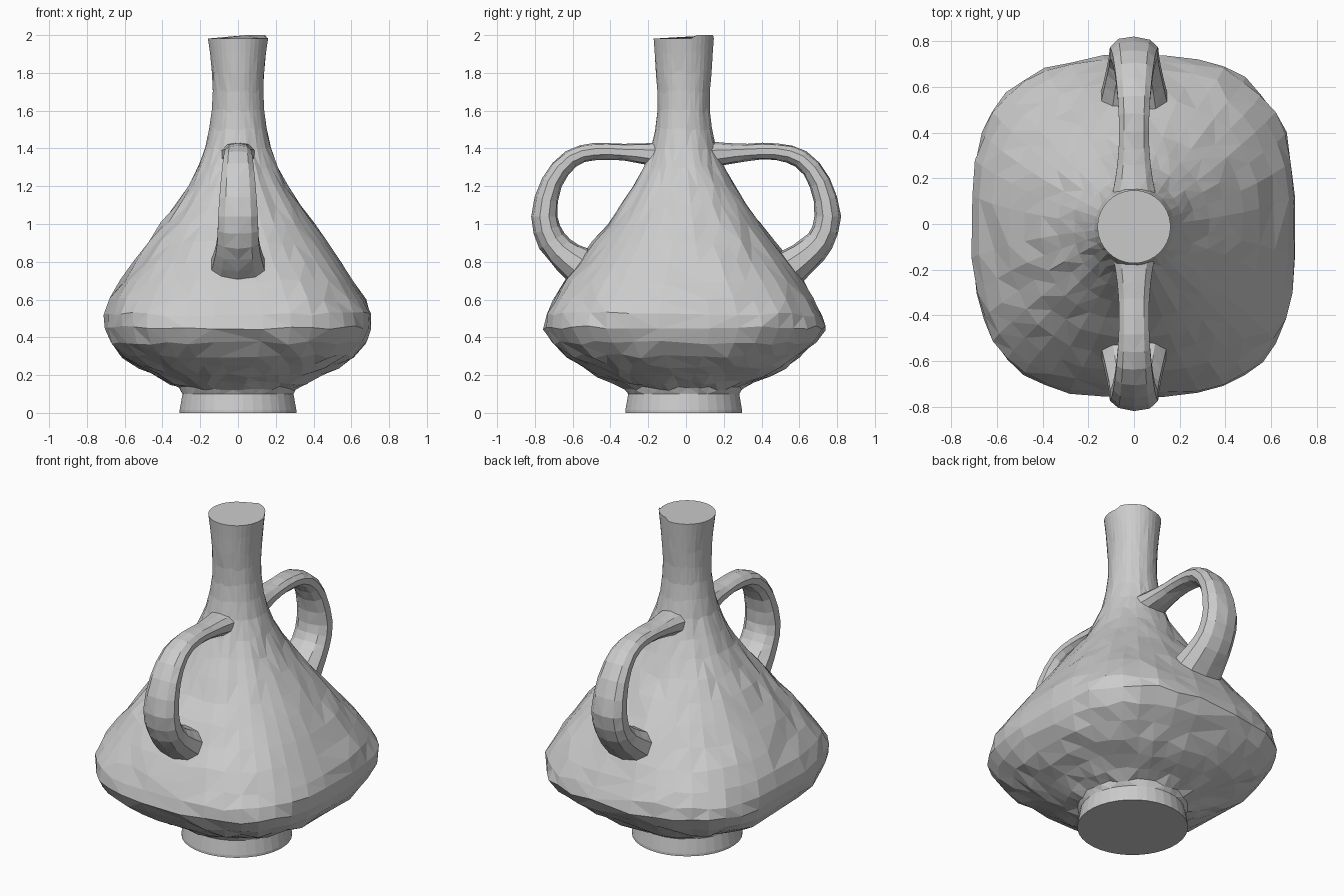
import bpy, bmesh, math, random
from mathutils import Vector

random.seed(4)
if "Cube" in bpy.data.objects:
    bpy.data.objects.remove(bpy.data.objects["Cube"], do_unlink=True)

# One plain clay colour
clay = bpy.data.materials.new("grey clay")
clay.use_nodes = True
grey = (0.6, 0.6, 0.6, 1)
clay.diffuse_color = grey
clay.node_tree.nodes["Principled BSDF"].inputs["Base Color"].default_value = grey


def superellipse(a, b, n, sides):
    """Closed outline that is round at n = 2 and squarer above it."""
    for i in range(sides):
        t = math.tau * (i + 0.5) / sides
        c, s = math.cos(t), math.sin(t)
        yield (math.copysign(a * abs(c) ** (2 / n), c),
               math.copysign(b * abs(s) ** (2 / n), s))


def loft(name, rings):
    """Skin a list of point rings, cap both ends, shade flat."""
    bm = bmesh.new()
    loops = [[bm.verts.new(p) for p in ring] for ring in rings]
    for low, high in zip(loops, loops[1:]):
        for i in range(len(low)):
            j = (i + 1) % len(low)
            bm.faces.new((low[i], low[j], high[j], high[i]))
    bm.faces.new(loops[0][::-1])
    bm.faces.new(loops[-1])
    bmesh.ops.triangulate(bm, faces=[f for f in bm.faces if len(f.verts) == 4])
    bmesh.ops.recalc_face_normals(bm, faces=bm.faces)
    mesh = bpy.data.meshes.new(name)
    bm.to_mesh(mesh)
    bm.free()
    mesh.materials.append(clay)
    obj = bpy.data.objects.new(name, mesh)
    bpy.context.collection.objects.link(obj)
    return obj


def smooth_between(stations, steps):
    """Catmull-Rom interpolation of equal-length tuples."""
    pts = [Vector(s) for s in stations]
    out = []
    for k in range(len(pts) - 1):
        p0, p1, p2 = pts[max(k - 1, 0)], pts[k], pts[k + 1]
        p3 = pts[min(k + 2, len(pts) - 1)]
        for s in range(steps):
            t = s / steps
            out.append(0.5 * (2 * p1 + (p2 - p0) * t
                              + (2 * p0 - 5 * p1 + 4 * p2 - p3) * t * t
                              + (3 * p1 - p0 - 3 * p2 + p3) * t ** 3))
    return out + [pts[-1]]


# Foot, body and neck: height, half width, half depth, squareness
foot = [(0, 0.31, 0.31, 2), (0.015, 0.31, 0.31, 2), (0.1, 0.295, 0.295, 2)]
belly = [(0.13, 0.31, 0.31, 2), (0.2, 0.45, 0.46, 2.3), (0.3, 0.62, 0.62, 2.7),
         (0.45, 0.71, 0.745, 2.9), (0.6, 0.675, 0.69, 2.8),
         (0.8, 0.55, 0.56, 2.5), (1.0, 0.405, 0.405, 2.3),
         (1.2, 0.265, 0.27, 2.1), (1.4, 0.175, 0.175, 2), (1.6, 0.138, 0.138, 2),
         (1.8, 0.137, 0.147, 2), (1.983, 0.16, 0.16, 2)]
sections = [Vector(s) for s in foot] + smooth_between(belly, 2)
rings = []
for z, a, b, n in sections:
    wobble = 0.012 if 0.12 < z < 1.9 else 0
    ring = []
    for x, y in superellipse(a, b, n, 36):
        k = 1 + random.uniform(-wobble, wobble)
        dz = random.uniform(-wobble, wobble)
        ring.append(Vector((x * k, y * k - 0.012, z + dz)))
    rings.append(ring)
# Slightly raised corner of the uneven rim
for p in rings[-1]:
    if p.x > 0.03 and p.y > 0.03:
        p.z = 2.0
loft("jar_body", rings)

# Handle path: outward, height, half thickness, half width
path = [(0.08, 1.36, 0.08, 0.11), (0.2, 1.37, 0.06, 0.085), (0.33, 1.38, 0.045, 0.07),
        (0.48, 1.383, 0.045, 0.07), (0.61, 1.345, 0.05, 0.08),
        (0.71, 1.22, 0.058, 0.095), (0.75, 1.04, 0.07, 0.11),
        (0.71, 0.91, 0.075, 0.115), (0.62, 0.82, 0.09, 0.135), (0.48, 0.72, 0.12, 0.17)]
stations = smooth_between(path, 2)
for name, side in (("back_handle", 1), ("front_handle", -1)):
    rings = []
    for i, (y, z, thick, wide) in enumerate(stations):
        before, after = stations[max(i - 1, 0)], stations[min(i + 1, len(stations) - 1)]
        along = Vector((after[0] - before[0], after[1] - before[1])).normalized()
        ring = []
        for u, v in superellipse(wide, thick, 2.3, 10):
            v *= 1 + random.uniform(-0.05, 0.05)
            ring.append((u, side * (y - along.y * v), z + along.x * v))
        rings.append(ring)
    loft(name, rings)
